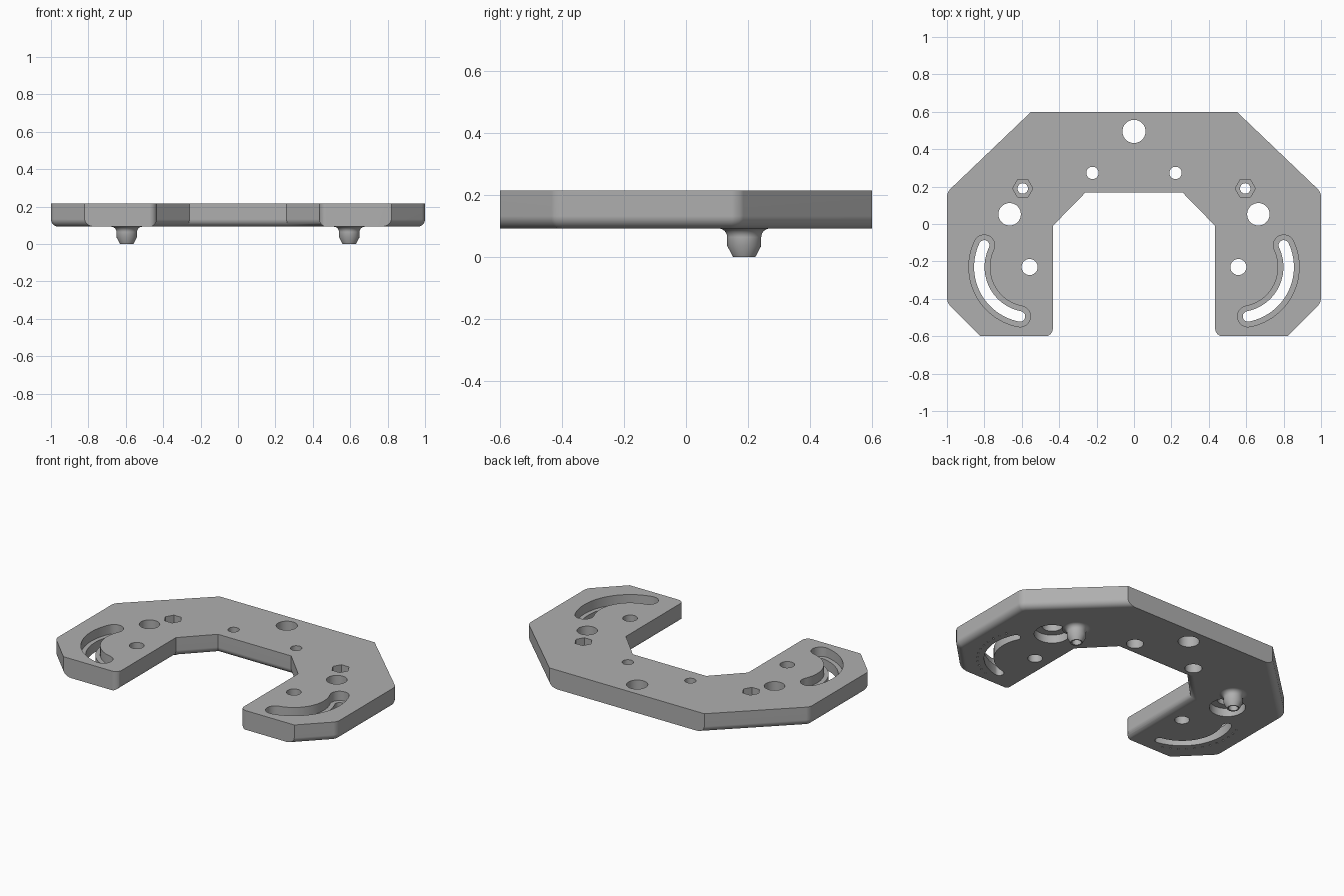
import bpy, bmesh
from math import sin, cos, pi, radians
from mathutils import Vector

if "Cube" in bpy.data.objects:
    bpy.data.objects.remove(bpy.data.objects["Cube"])

BOTTOM, TOP = 0.092, 0.215
SIDES = (1, -1)

grey = bpy.data.materials.new("matte grey")
grey.use_nodes = True
grey.diffuse_color = (0.43, 0.43, 0.43, 1)
grey.node_tree.nodes["Principled BSDF"].inputs["Base Color"].default_value = grey.diffuse_color


def make(name, bm):
    bmesh.ops.recalc_face_normals(bm, faces=bm.faces[:])
    mesh = bpy.data.meshes.new(name)
    bm.to_mesh(mesh)
    bm.free()
    obj = bpy.data.objects.new(name, mesh)
    bpy.context.collection.objects.link(obj)
    return obj


def arc(cx, cy, r, a0, a1, n):
    angles = [radians(a0 + (a1 - a0) * i / n) for i in range(n + 1)]
    return [(cx + r * cos(a), cy + r * sin(a)) for a in angles]


def ring(cx, cy, r, n=40):
    return arc(cx, cy, r, 0, 360, n)[:-1]


def prism(bm, pts, z0, z1):
    low = [bm.verts.new((x, y, z0)) for x, y in pts]
    high = [bm.verts.new((x, y, z1)) for x, y in pts]
    bm.faces.new(low[::-1])
    bm.faces.new(high)
    for i in range(len(pts)):
        j = (i + 1) % len(pts)
        bm.faces.new((low[i], low[j], high[j], high[i]))


def mirrored(half):
    return half + [(-x, y) for x, y in reversed(half)]


def flip(pts, s):
    return [(s * x, y) for x, y in pts]


def slot(half_width):
    # Curved slot concentric with the pivot hole of each leg
    cx, cy, r, a0, a1 = 0.558, -0.23, 0.269, -79, 25.5
    ends = [arc(cx, cy, r, a, a, 1)[0] for a in (a0, a1)]
    return (arc(cx, cy, r + half_width, a0, a1, 28)
            + arc(*ends[1], half_width, a1, a1 + 180, 12)[1:]
            + arc(cx, cy, r - half_width, a1, a0, 28)[1:]
            + arc(*ends[0], half_width, a0 + 180, a0 + 360, 12)[1:-1])


def combine(target, tool, operation):
    mod = target.modifiers.new(operation.lower(), "BOOLEAN")
    mod.operation, mod.object, mod.solver = operation, tool, "EXACT"
    bpy.context.view_layer.update()
    graph = bpy.context.evaluated_depsgraph_get()
    result = bpy.data.meshes.new_from_object(target.evaluated_get(graph))
    target.modifiers.clear()
    target.data = result
    bpy.data.objects.remove(tool)


# Horseshoe plate, overlong at front and back, with rounded lower edges
bm = bmesh.new()
prism(bm, mirrored([(0.26, 0.168), (0.434, -0.01), (0.434, -0.75), (0.67, -0.75),
                    (1, -0.42), (1, 0.17), (0.393, 0.75)]), BOTTOM, TOP)
corners = [e for e in bm.edges if all(abs(v.co.x) > 0.99 for v in e.verts)
           and abs(e.verts[0].co.z - e.verts[1].co.z) > 0.1]
bmesh.ops.bevel(bm, geom=corners, offset=0.022, segments=3, profile=0.5, affect="EDGES")
lower = [e for e in bm.edges if all(v.co.z < BOTTOM + 0.001 for v in e.verts)]
bmesh.ops.bevel(bm, geom=lower, offset=0.04, segments=6, profile=0.5, affect="EDGES")
plate = make("horseshoe_plate", bm)

# Trim to square front and back faces, rounding the inner leg corners
bm = bmesh.new()
prism(bm, mirrored([(0.2, -0.5), (0.4, -0.52)] + arc(0.474, -0.56, 0.04, 180, 270, 6)
                   + [(1.1, -0.6), (1.1, 0.6)]), 0, 0.4)
combine(plate, make("trim", bm), "INTERSECT")

# Recesses: hex pockets, slot ledges, counterbores and scale dimples
bm = bmesh.new()
for s in SIDES:
    prism(bm, ring(s * 0.595, 0.19, 0.054, 6), 0.16, 0.3)
    prism(bm, flip(slot(0.056), s), 0.155, 0.3)
    prism(bm, ring(s * 0.665, 0.052, 0.105), 0, 0.145)
    prism(bm, ring(s * 0.222, 0.273, 0.05), 0, 0.155)
    for x, y in arc(0.558, -0.23, 0.335, -70, 20, 11):
        prism(bm, ring(s * x, y, 0.006, 8), 0.05, BOTTOM + 0.01)
combine(plate, make("recesses", bm), "DIFFERENCE")

# Locating bosses under the plate, with flared root and tapered tip
flare = [(0.055 + 0.028 * (1 - cos(i * pi / 12)), 0.064 + 0.028 * sin(i * pi / 12))
         for i in range(7)]
profile = [(0, 0), (0.036, 0), (0.055, 0.036)] + flare + [(0.083, 0.11), (0, 0.11)]
bm = bmesh.new()
for s in SIDES:
    verts = [bm.verts.new((s * 0.595 + r, 0.188, z)) for r, z in profile]
    edges = [bm.edges.new(pair) for pair in zip(verts, verts[1:])]
    bmesh.ops.spin(bm, geom=verts + edges, cent=(s * 0.595, 0.188, 0), axis=(0, 0, 1),
                   angle=2 * pi, steps=40)
bmesh.ops.remove_doubles(bm, verts=bm.verts[:], dist=0.0001)
combine(plate, make("bosses", bm), "UNION")

# Through holes and curved slots
bm = bmesh.new()
prism(bm, ring(0, 0.495, 0.062), -0.1, 0.4)
for s in SIDES:
    for x, y, r in ((0.222, 0.273, 0.033), (0.595, 0.19, 0.028),
                    (0.665, 0.052, 0.06), (0.558, -0.23, 0.043)):
        prism(bm, ring(s * x, y, r), -0.1, 0.4)
    prism(bm, flip(slot(0.028), s), -0.1, 0.4)
combine(plate, make("through_holes", bm), "DIFFERENCE")

# Finish: one colour, smooth fillets with sharp edges kept
plate.data.materials.clear()
plate.data.materials.append(grey)
for face in plate.data.polygons:
    face.material_index = 0
bpy.ops.object.select_all(action="DESELECT")
plate.select_set(True)
bpy.context.view_layer.objects.active = plate
bpy.ops.object.shade_smooth_by_angle(angle=radians(30))
weighted = plate.modifiers.new("even_shading", "WEIGHTED_NORMAL")
weighted.keep_sharp = True
